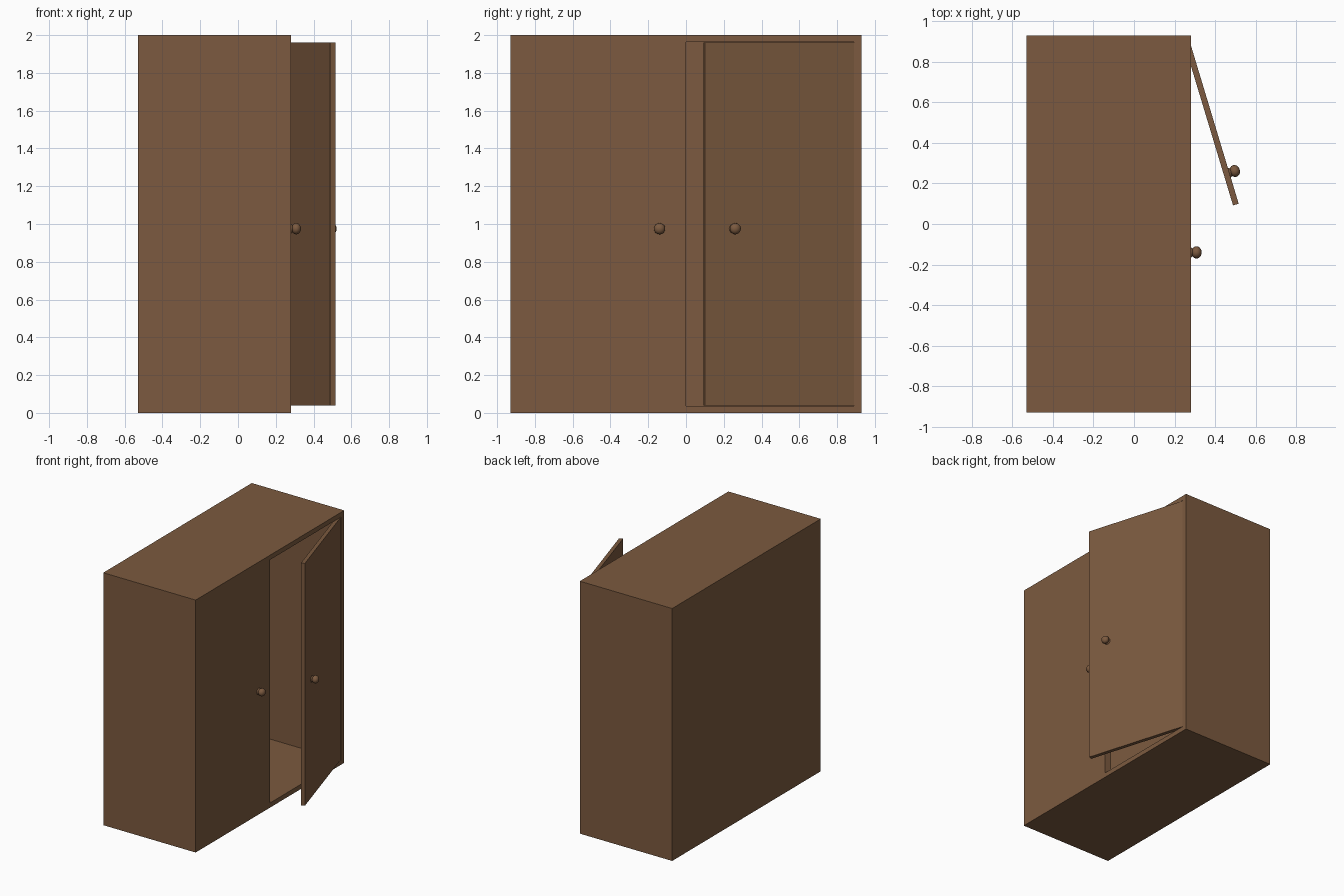
import bpy, bmesh, math
from mathutils import Matrix, Vector

if "Cube" in bpy.data.objects:
    bpy.data.objects.remove(bpy.data.objects["Cube"])

wood = bpy.data.materials.new("brown wood")
wood.diffuse_color = (0.2, 0.102, 0.05, 1)
wood.use_nodes = True
wood.node_tree.nodes["Principled BSDF"].inputs["Base Color"].default_value = wood.diffuse_color


def finish(name, bm):
    bmesh.ops.recalc_face_normals(bm, faces=bm.faces)
    me = bpy.data.meshes.new(name)
    bm.to_mesh(me)
    bm.free()
    me.materials.append(wood)
    ob = bpy.data.objects.new(name, me)
    bpy.context.collection.objects.link(ob)
    return ob


def prism(name, outline, z0, z1):
    """Extrude a plan outline from z0 to z1."""
    bm = bmesh.new()
    face = bm.faces.new([bm.verts.new((x, y, z0)) for x, y in outline])
    ext = bmesh.ops.extrude_face_region(bm, geom=[face])
    verts = [g for g in ext["geom"] if isinstance(g, bmesh.types.BMVert)]
    bmesh.ops.translate(bm, verts=verts, vec=(0, 0, z1 - z0))
    return finish(name, bm)


def knob(name, base, angle):
    """Round pull with a flared foot, pointing along +x turned by angle."""
    bm = bmesh.new()
    bmesh.ops.create_uvsphere(bm, u_segments=16, v_segments=10, radius=0.03,
                              matrix=Matrix.Translation((0, 0, 0.028)) @ Matrix.Diagonal((1, 1, 0.85, 1)))
    bmesh.ops.create_cone(bm, cap_ends=True, segments=16, radius1=0.027, radius2=0.016,
                          depth=0.016, matrix=Matrix.Translation((0, 0, 0.006)))
    turn = Matrix.Rotation(angle, 4, 'Z') @ Matrix.Rotation(math.pi / 2, 4, 'Y')
    bmesh.ops.transform(bm, matrix=Matrix.Translation(base) @ turn, verts=bm.verts)
    ob = finish(name, bm)
    bpy.context.view_layer.objects.active = ob
    ob.select_set(True)
    bpy.ops.object.shade_smooth_by_angle(angle=math.radians(40))
    ob.select_set(False)


# Hollow cabinet with its left front half closed
body = prism("cabinet_body", [(-0.53, -0.93), (0.28, -0.93), (0.28, 0.93), (-0.53, 0.93)], 0, 2)
cavity = prism("cavity_cutter", [(-0.49, -0.89), (0.22, -0.89), (0.22, 0), (0.4, 0),
                                 (0.4, 0.89), (-0.49, 0.89)], 0.037, 1.963)
cut = body.modifiers.new("hollow", 'BOOLEAN')
cut.operation = 'DIFFERENCE'
cut.solver = 'EXACT'
cut.object = cavity
cavity.hide_render = True
cavity.hide_viewport = True

# Door standing ajar, hinged near the far corner
swing = math.radians(16.8)
along = Vector((-math.sin(swing), math.cos(swing)))   # from free edge to hinge
out = Vector((math.cos(swing), math.sin(swing)))
tip = Vector((0.516, 0.10))
hinge = tip + along * 0.843
prism("open_door", [tip, hinge, hinge - out * 0.029, tip - out * 0.029], 0.04, 1.96)

# Knobs
knob("closed_side_knob", (0.28, -0.14, 0.975), 0)
spot = tip + along * 0.16
knob("open_door_knob", (spot.x, spot.y, 0.975), swing)
